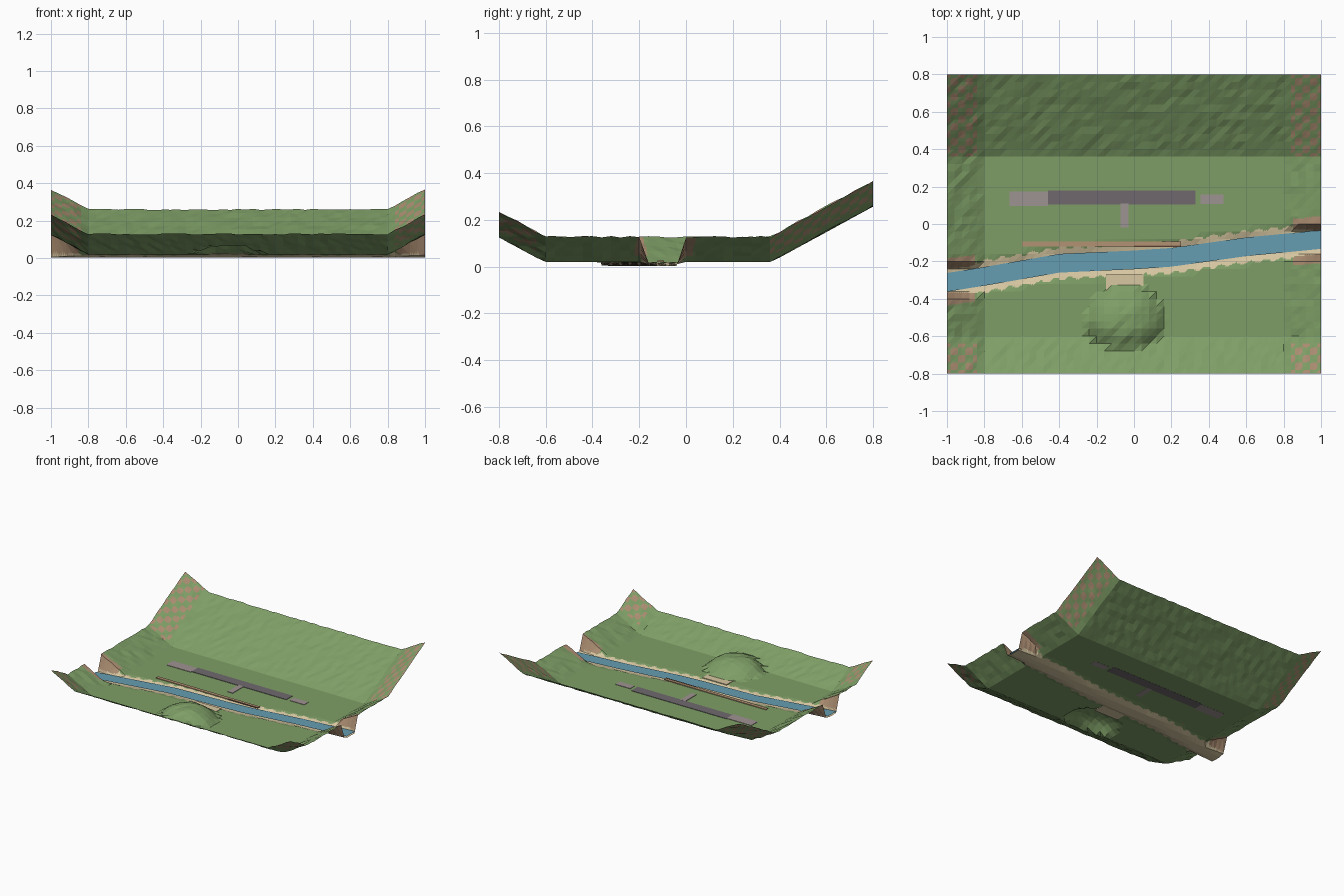
import bpy, bmesh, math, random

if "Cube" in bpy.data.objects:
    bpy.data.objects.remove(bpy.data.objects["Cube"])
random.seed(4)


def mat(name, r, g, b):
    m = bpy.data.materials.new(name)
    lin = [((c / 255 + 0.055) / 1.055) ** 2.4 for c in (r, g, b)]
    m.diffuse_color = (*lin, 1)
    m.use_nodes = True
    m.node_tree.nodes["Principled BSDF"].inputs["Base Color"].default_value = m.diffuse_color
    return m


GRASS = mat("grass green", 126, 158, 102)
SAND = mat("pale sand", 216, 200, 162)
ROCK = mat("brown rock", 172, 142, 114)
WATER = mat("river blue", 102, 157, 178)
ASPHALT = mat("dark grey", 112, 105, 110)
STONE = mat("light grey", 158, 147, 145)
WOOD = mat("wood tan", 178, 146, 114)
DARKWOOD = mat("dark wood", 130, 98, 76)

# River centre line
RIVER = [(-1, -0.312), (-0.8, -0.28), (-0.4, -0.21), (0, -0.192),
         (0.2, -0.178), (0.6, -0.122), (1, -0.083)]


def river_y(x):
    for (x0, y0), (x1, y1) in zip(RIVER, RIVER[1:]):
        if x <= x1 + 1e-6:
            return y0 + (y1 - y0) * (x - x0) / (x1 - x0)
    return RIVER[-1][1]


def height(x, y):
    d = abs(y - river_y(x))
    if d < 0.081:                                   # carved riverbed
        return 0.003 + 0.014 * max(0, (d - 0.045) / 0.036)
    back = 0.24 * max(0, y - 0.36) / 0.44
    front = 0.108 * max(0, -y - 0.6) / 0.2
    side = 0.107 * max(0, abs(x) - 0.8) / 0.2
    z = 0.02 + back + front + side
    if back + front + side > 0.001:
        z += random.uniform(-0.004, 0.004)
    r = math.hypot((x + 0.05) / 0.21, (y + 0.52) / 0.19)
    if r < 1:                                       # hill
        z = max(z, 0.02 + 0.095 * (1 - r ** 2.5) + random.uniform(-0.004, 0.004))
    return z


def finish(bm, name, mats):
    me = bpy.data.meshes.new(name)
    bm.to_mesh(me)
    bm.free()
    for m in mats:
        me.materials.append(m)
    ob = bpy.data.objects.new(name, me)
    bpy.context.collection.objects.link(ob)
    return ob


# Terrain: coarse faceted sheet, finely cut for the colour patches
CELL = 0.04
bm = bmesh.new()
rows = []
for j in range(41):
    row = []
    for i in range(51):
        x, y = -1 + i * CELL, -0.8 + j * CELL
        row.append(bm.verts.new((x, y, height(x, y))))
    rows.append(row)
for j in range(40):
    for i in range(50):
        a, b, c, d = rows[j][i], rows[j][i + 1], rows[j + 1][i + 1], rows[j + 1][i]
        bm.faces.new((a, b, c))
        bm.faces.new((a, c, d))
bmesh.ops.subdivide_edges(bm, edges=bm.edges[:], cuts=3, use_grid_fill=True)
for f in bm.faces:
    x, y, z = f.calc_center_median()
    d = abs(y - river_y(x))
    edge = 0.083 + 0.008 * math.sin(x * 78)
    if d < 0.125 and abs(x) > 0.85 and z > 0.022:
        f.material_index = 2                        # rocky river gaps
    elif d < edge and z < 0.06:
        f.material_index = 1                        # sandy banks
    elif abs(x) > 0.84 and (y > 0.36 or y < -0.64):
        i, j = round((x + 1) / CELL), round((y + 0.8) / CELL)
        if (i + j) % 2 == 0 and math.hypot(x + 1 - i * CELL, y + 0.8 - j * CELL) < 0.023:
            f.material_index = 2                    # rock spots in the corners
finish(bm, "valley_terrain", [GRASS, SAND, ROCK])

# River water ribbon
bm = bmesh.new()
pairs = [(bm.verts.new((x, y - 0.05, 0.015)), bm.verts.new((x, y + 0.05, 0.015)))
         for x, y in RIVER]
for (a, b), (c, d) in zip(pairs, pairs[1:]):
    bm.faces.new((a, c, d, b))
finish(bm, "river_water", [WATER])


def plate(name, x0, x1, y0, y1, z0, z1, m):
    bm = bmesh.new()
    bmesh.ops.create_cube(bm, size=1)
    for v in bm.verts:
        v.co = ((x0 + x1) / 2 + v.co.x * (x1 - x0),
                (y0 + y1) / 2 + v.co.y * (y1 - y0),
                (z0 + z1) / 2 + v.co.z * (z1 - z0))
    return finish(bm, name, [m])


# Paved areas, boardwalk and beach
plate("main_street", -0.46, 0.33, 0.105, 0.18, 0.019, 0.023, ASPHALT)
plate("west_plaza", -0.665, -0.46, 0.095, 0.173, 0.019, 0.023, STONE)
plate("east_plaza", 0.355, 0.478, 0.107, 0.158, 0.019, 0.023, STONE)
plate("side_path", -0.072, -0.03, -0.02, 0.11, 0.019, 0.0235, STONE)
plate("boardwalk", -0.6, 0.25, -0.12, -0.094, 0.02, 0.025, WOOD)
plate("boardwalk_edge", 0, 0.25, -0.122, -0.114, 0.02, 0.0265, DARKWOOD)
plate("beach", -0.15, 0.05, -0.36, -0.27, 0.018, 0.024, SAND)
